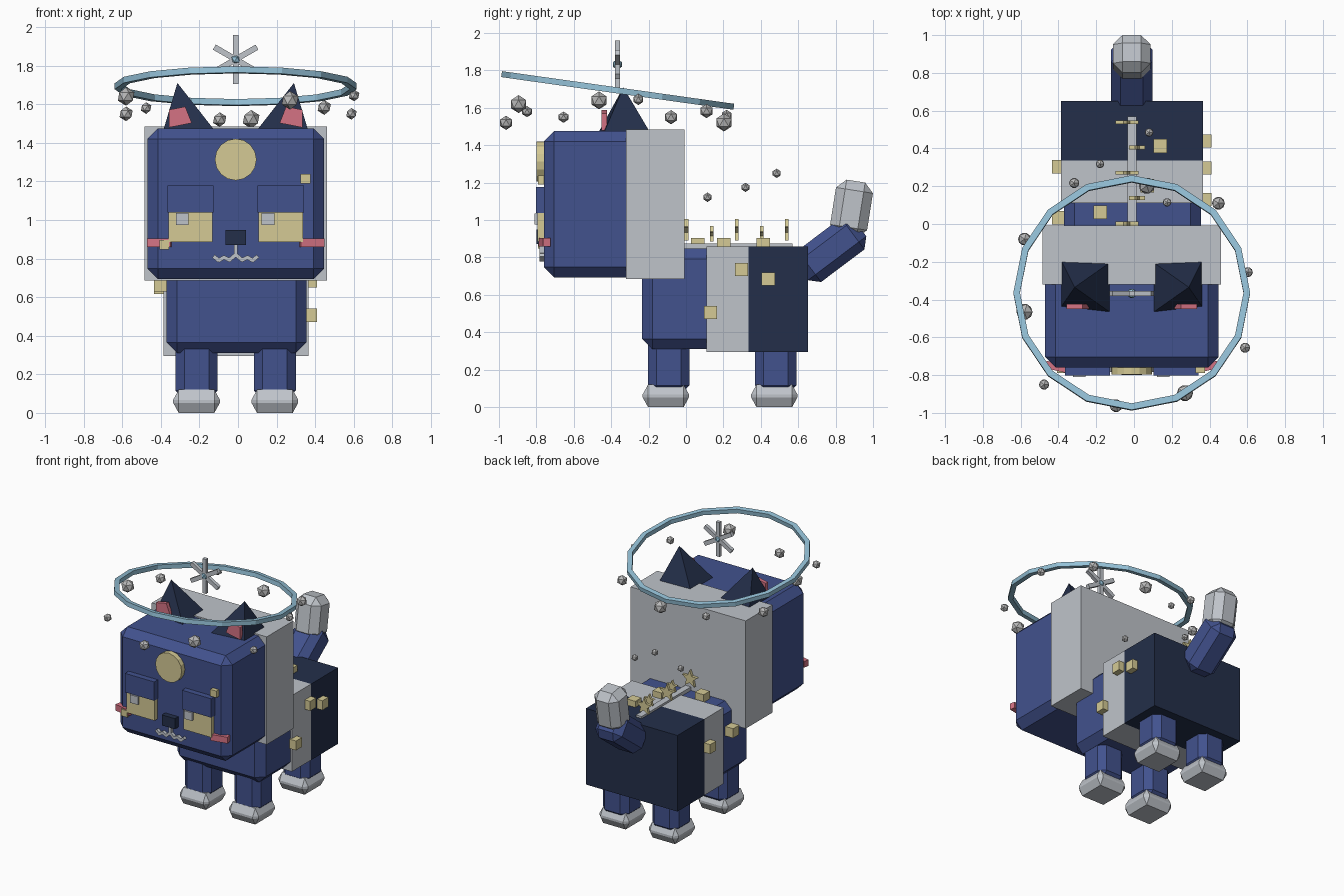
import bpy, bmesh
from math import radians, sin, cos, pi, atan2, hypot
from mathutils import Matrix, Vector, Euler

if "Cube" in bpy.data.objects:
    bpy.data.objects.remove(bpy.data.objects["Cube"], do_unlink=True)


def material(name, r, g, b):
    m = bpy.data.materials.new(name)
    m.use_nodes = True
    m.diffuse_color = (r, g, b, 1)
    for n in m.node_tree.nodes:
        if n.type == 'BSDF_PRINCIPLED':
            n.inputs["Base Color"].default_value = (r, g, b, 1)
    return m


blue = material("royal blue", 0.054, 0.084, 0.27)
navy = material("dark navy", 0.017, 0.028, 0.068)
silver = material("silver grey", 0.52, 0.55, 0.59)
gold = material("pale gold", 0.66, 0.59, 0.30)
pink = material("rose pink", 0.66, 0.17, 0.23)
sky = material("sky blue", 0.30, 0.54, 0.69)
stone = material("gem grey", 0.48, 0.48, 0.48)
MID = -0.012  # x of the symmetry plane


def finish(name, bm, mat, loc=(0, 0, 0), rot=(0, 0, 0)):
    bmesh.ops.recalc_face_normals(bm, faces=bm.faces[:])
    me = bpy.data.meshes.new(name)
    bm.to_mesh(me)
    bm.free()
    me.materials.append(mat)
    ob = bpy.data.objects.new(name, me)
    ob.location, ob.rotation_euler = loc, rot
    bpy.context.collection.objects.link(ob)
    return ob


def box(name, mat, loc, size, bevel=0, rot=(0, 0, 0), stretch=(1, 1, 1), taper=1):
    """Box with optional chamfer; stretch rescales it after chamfering."""
    bm = bmesh.new()
    bmesh.ops.create_cube(bm, size=1)
    bmesh.ops.scale(bm, vec=size, verts=bm.verts)
    for v in bm.verts:
        if v.co.z > 0:
            v.co.x *= taper
    if bevel:
        bmesh.ops.bevel(bm, geom=bm.edges[:], offset=bevel, segments=1, affect='EDGES')
    bmesh.ops.scale(bm, vec=stretch, verts=bm.verts)
    return finish(name, bm, mat, loc, rot)


def span(name, mat, x, y, z, bevel=0):
    """Box given by its extent on each axis."""
    pairs = (x, y, z)
    return box(name, mat, [(a + b) / 2 for a, b in pairs], [b - a for a, b in pairs], bevel)


def prism(name, mat, outline, depth, loc):
    """Outline in x and z, extruded along y."""
    bm = bmesh.new()
    f = bm.faces.new([bm.verts.new((x, -depth / 2, z)) for x, z in outline])
    ext = bmesh.ops.extrude_face_region(bm, geom=[f])
    verts = [g for g in ext["geom"] if isinstance(g, bmesh.types.BMVert)]
    bmesh.ops.translate(bm, vec=(0, depth, 0), verts=verts)
    return finish(name, bm, mat, loc)


def ico(name, mat, loc, radius):
    bm = bmesh.new()
    bmesh.ops.create_icosphere(bm, subdivisions=1, radius=radius)
    return finish(name, bm, mat, loc)


# Head and torso
span("head", blue, (-0.47, 0.447), (-0.76, -0.1), (0.693, 1.475), 0.055)
span("head_back", silver, (-0.485, 0.46), (-0.32, -0.008), (0.685, 1.485))
span("torso", blue, (-0.37, 0.355), (-0.235, 0.55), (0.31, 0.848), 0.055)
span("waist_band", silver, (-0.386, 0.366), (0.11, 0.335), (0.295, 0.86))
span("hindquarters", navy, (-0.386, 0.366), (0.335, 0.652), (0.295, 0.86))

# Legs and paws
for end, leg_y, paw_y in (("front", -0.092, -0.108), ("hind", 0.48, 0.472)):
    for side, s in (("left", 1), ("right", -1)):
        x = MID + s * 0.203
        box(f"{end}_{side}_leg", blue, (x, leg_y, 0.23), (0.217, 0.22, 0.32), 0.045)
        box(f"{end}_{side}_paw", silver, (x, paw_y, 0.06), (0.44, 0.45, 0.12), 0.052,
            stretch=(0.55, 0.55, 1))

# Tail
box("tail_base", blue, (MID, 0.775, 0.84), (0.22, 0.39, 0.21), 0.05, (radians(37), 0, 0))
box("tail_tip", silver, (MID, 0.885, 1.06), (0.2, 0.2, 0.3), 0.05, (radians(-9), 0, 0))

# Ears with inner plates, and eyes
for side, s in (("left", 1), ("right", -1)):
    bm = bmesh.new()
    base = [bm.verts.new((MID + s * x, y, 1.465)) for x, y in
            ((0.11, -0.47), (0.375, -0.44), (0.375, -0.19), (0.11, -0.2))]
    tip = bm.verts.new((MID + s * 0.302, -0.335, 1.71))
    bm.faces.new(base)
    for i in range(4):
        bm.faces.new((base[i], base[(i + 1) % 4], tip))
    finish(f"{side}_ear", bm, navy)
    box(f"{side}_inner_ear", pink, (MID + s * 0.295, -0.437, 1.535), (0.12, 0.028, 0.09),
        rot=(0, s * radians(11), 0), taper=0.72)
    ex = MID + s * 0.234
    box(f"{side}_eye", gold, (ex, -0.775, 0.97), (0.23, 0.036, 0.17))
    box(f"{side}_eyelid", blue, (ex, -0.778, 1.108), (0.24, 0.05, 0.14))
    box(f"{side}_eye_glint", silver, (ex - 0.055 - s * 0.012, -0.79, 1.005), (0.066, 0.04, 0.06))
    box(f"{side}_cheek", pink, (MID + s * 0.395, -0.757, 0.882), (0.125, 0.04, 0.046),
        rot=(0, 0, s * radians(12)))

# Nose, mouth and forehead disc
box("nose", navy, (MID, -0.775, 0.91), (0.107, 0.05, 0.078))
mouth = [(0, 0.82), (0.033, 0.792), (0.061, 0.806), (0.088, 0.79), (0.112, 0.81)]
strokes = [((0, 0.875), (0, 0.815))]
for s in (1, -1):
    pts = [(s * x, z) for x, z in mouth]
    strokes += list(zip(pts, pts[1:]))
for (x1, z1), (x2, z2) in strokes:
    dx, dz = x2 - x1, z2 - z1
    box("mouth_stroke", silver, (MID + (x1 + x2) / 2, -0.768, (z1 + z2) / 2),
        (hypot(dx, dz) + 0.008, 0.03, 0.02), rot=(0, -atan2(dz, dx), 0))
disc = [(0.108 * cos(i * pi / 8), 0.108 * sin(i * pi / 8)) for i in range(16)]
prism("forehead_disc", gold, disc, 0.05, (MID, -0.773, 1.313))

# Small gold studs on face, back and flanks
for x, z in ((-0.383, 0.872), (0.35, 1.214)):
    box("face_stud", gold, (x, -0.765, z), (0.05, 0.05, 0.05))
for x, y in ((0.138, 0.413), (-0.178, 0.063), (0.07, 0.203)):
    box("back_stud", gold, (x, y, 0.87), (0.072, 0.072, 0.07))
for x, y, z in ((0.375, 0.13, 0.505), (0.375, 0.297, 0.735), (0.375, 0.44, 0.685),
                (-0.4, 0.303, 0.65), (-0.4, 0.033, 0.665)):
    box("flank_stud", gold, (x, y, z), (0.07, 0.07, 0.07))

# Spine rod with a row of stars
span("spine_rod", silver, (-0.035, 0.012), (-0.01, 0.57), (0.835, 0.875))
for i in range(5):
    big = i % 2 == 0
    r = 0.064 if big else 0.045
    star = []
    for k in range(10):
        q = r if k % 2 == 0 else r * 0.45
        star.append((q * sin(k * pi / 5), q * cos(k * pi / 5)))
    prism("spine_star", gold, star, 0.02,
          (-0.038 if big else 0.016, 0.003 + i * 0.134, 0.942 if big else 0.922))

# Tilted halo ring
bm = bmesh.new()
loops = []
for i in range(16):
    a = i * pi / 8
    loops.append([bm.verts.new((r * cos(a), r * sin(a), z)) for r, z in
                  ((0.627, -0.016), (0.627, 0.016), (0.592, 0.016), (0.592, -0.016))])
for i in range(16):
    p, q = loops[i], loops[(i + 1) % 16]
    for k in range(4):
        n = (k + 1) % 4
        bm.faces.new((p[k], p[n], q[n], q[k]))
finish("halo_ring", bm, sky, (MID, -0.365, 1.693), (radians(-8), 0, 0))

# Crystal above the head: three crossed bars and a bead
for i in range(3):
    box("crystal_bar", silver, (MID, -0.367, 1.832), (0.03, 0.026, 0.255),
        rot=(0, i * pi / 3, 0))
ico("crystal_bead", sky, (MID, -0.367, 1.832), 0.028)

# Floating gems around the halo and over the back
for x, y, z, r in ((-0.58, -0.465, 1.64, 0.048), (-0.58, -0.08, 1.55, 0.038),
                   (-0.476, -0.85, 1.58, 0.03), (-0.095, -0.962, 1.52, 0.038),
                   (0.27, -0.895, 1.62, 0.048), (0.588, -0.655, 1.55, 0.03),
                   (0.602, -0.255, 1.645, 0.03), (0.447, 0.11, 1.583, 0.038),
                   (0.068, 0.203, 1.522, 0.048), (-0.317, 0.217, 1.56, 0.03),
                   (-0.18, 0.318, 1.175, 0.025), (0.08, 0.485, 1.25, 0.025),
                   (0.175, 0.115, 1.122, 0.025)):
    ico("floating_gem", stone, (x, y, z), r)
